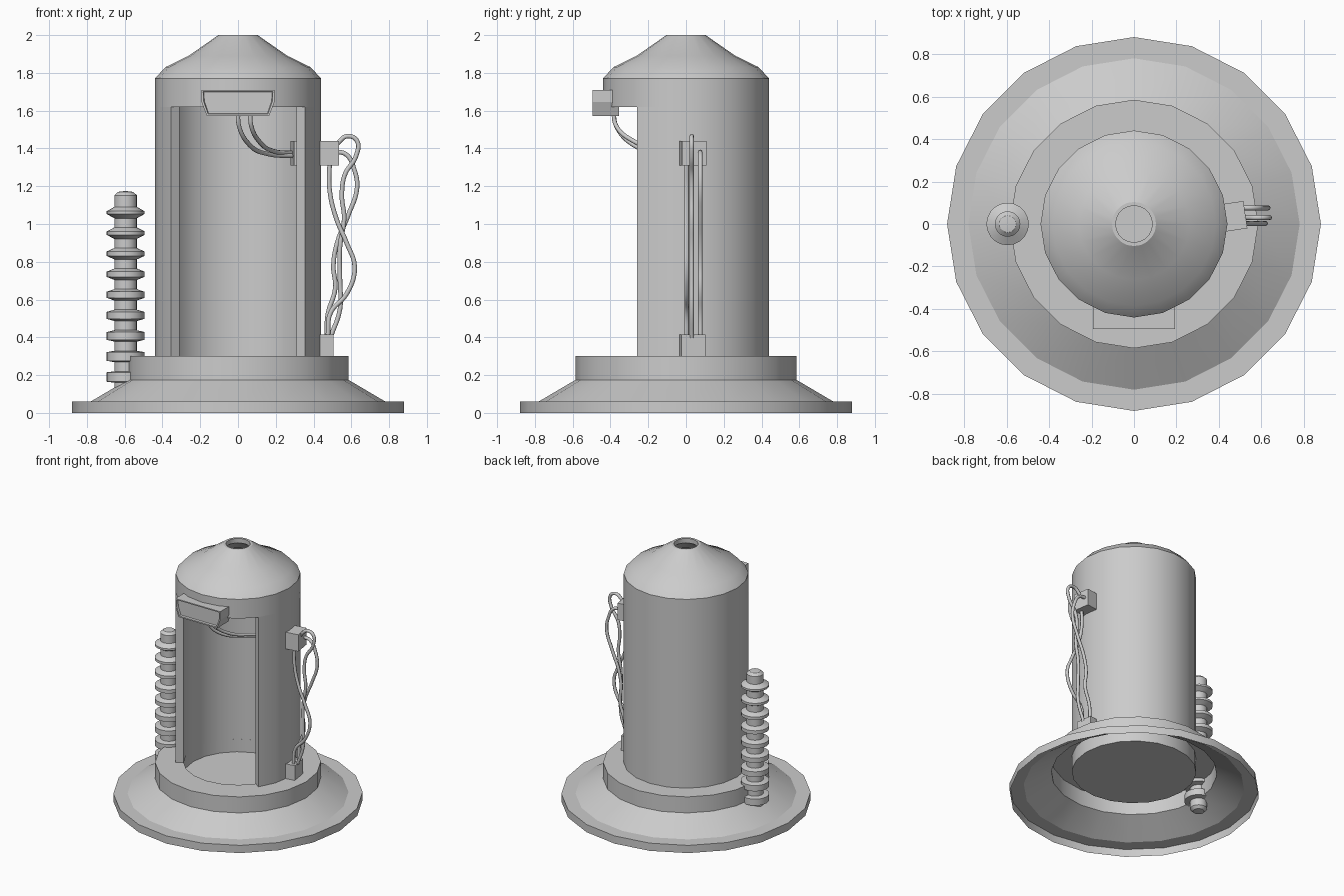
import bpy, bmesh
from math import sin, cos, radians, pi
from mathutils import Matrix, Vector

if "Cube" in bpy.data.objects:
    bpy.data.objects.remove(bpy.data.objects["Cube"])

SIDES = 20
STEP = 2 * pi / SIDES


def finish(name, bm, smooth=True, recalc=True):
    bmesh.ops.remove_doubles(bm, verts=bm.verts, dist=1e-5)
    if recalc:
        bmesh.ops.recalc_face_normals(bm, faces=bm.faces)
    me = bpy.data.meshes.new(name)
    bm.to_mesh(me)
    bm.free()
    ob = bpy.data.objects.new(name, me)
    bpy.context.collection.objects.link(ob)
    if smooth:
        bpy.ops.object.select_all(action='DESELECT')
        ob.select_set(True)
        bpy.context.view_layer.objects.active = ob
        bpy.ops.object.shade_smooth_by_angle(angle=radians(25))
    return ob


def lathe(name, profile, closed=False, first=0, count=SIDES, centre=(0, 0)):
    """Turn an (r, z) profile about z; a partial sweep gets end caps."""
    bm = bmesh.new()
    full = count == SIDES
    rings = []
    for i in range(count if full else count + 1):
        a = (first + i) * STEP
        rings.append([bm.verts.new((centre[0] + r * cos(a), centre[1] + r * sin(a), z))
                      for r, z in profile])
    n = len(profile)
    for i in range(count):
        a, b = rings[i], rings[(i + 1) % len(rings)]
        for j in range(n if closed else n - 1):
            k = (j + 1) % n
            if profile[j][0] == 0 and profile[k][0] == 0:
                continue
            bm.faces.new((a[j], b[j], b[k], a[k]))
    if not full:
        bm.faces.new(rings[0])
        bm.faces.new(rings[-1])
    return finish(name, bm, recalc=full is False or closed or profile[0][0] == 0)


def wall_box(name, u0, u1, v0, v1, z0, z1):
    """Box turned to sit square on the wall facet at 8.5 degrees."""
    bm = bmesh.new()
    mat = (Matrix.Rotation(radians(8.5), 4, 'Z')
           @ Matrix.Translation(((u0 + u1) / 2, (v0 + v1) / 2, (z0 + z1) / 2))
           @ Matrix.Diagonal((u1 - u0, v1 - v0, z1 - z0, 1)))
    bmesh.ops.create_cube(bm, size=1, matrix=mat)
    return finish(name, bm, smooth=False)


def wire(name, points, radius=0.012):
    cu = bpy.data.curves.new(name, 'CURVE')
    cu.dimensions = '3D'
    cu.bevel_depth = radius
    cu.bevel_resolution = 2
    cu.resolution_u = 6
    sp = cu.splines.new('BEZIER')
    sp.bezier_points.add(len(points) - 1)
    for bp, p in zip(sp.bezier_points, points):
        bp.co = p
        bp.handle_left_type = bp.handle_right_type = 'AUTO'
    ob = bpy.data.objects.new(name, cu)
    bpy.context.collection.objects.link(ob)
    return ob


# Flared base: a thin skirt, open underneath
lathe("base_skirt", [(.88, 0), (.88, .06), (.78, .06), (.585, .175), (.585, .30), (.385, .30)])

# Sunken floor cup hanging below the base top
lathe("floor_cup", [(0, .185), (.44, .185), (.44, .299), (.385, .299), (.385, .20), (0, .20)])

# Booth wall with a six-facet doorway at the front
lathe("booth_wall", [(.383, .30), (.44, .30), (.44, 1.62), (.383, 1.62)],
      closed=True, first=-2, count=14)

# Hood: lintel ring and domed roof with an open vent
lathe("roof_hood", [(.383, 1.62), (.44, 1.62), (.44, 1.77), (.385, 1.83), (.262, 1.89),
                    (.104, 2.0), (.086, 2.0), (.086, 1.965), (.25, 1.85), (.36, 1.79), (.383, 1.76)],
      closed=True)

# Lamp over the doorway with a recessed front panel
bm = bmesh.new()
outline = [(-.193, 1.71), (-.193, 1.645), (-.165, 1.573), (.165, 1.573), (.193, 1.645), (.193, 1.71)]
front = bm.faces.new([bm.verts.new((x, -.355, z)) for x, z in outline])
ext = bmesh.ops.extrude_face_region(bm, geom=[front], use_keep_orig=True)
bmesh.ops.translate(bm, vec=(0, -.14, 0),
                    verts=[g for g in ext['geom'] if isinstance(g, bmesh.types.BMVert)])
bmesh.ops.recalc_face_normals(bm, faces=bm.faces)
panel = min(bm.faces, key=lambda f: f.calc_center_median().y)
bmesh.ops.inset_region(bm, faces=[panel], thickness=.012)
bmesh.ops.inset_region(bm, faces=[panel], thickness=.004, depth=-.015)
finish("door_lamp", bm, smooth=False)

# Junction boxes on the right side (the upper one passes through the wall)
wall_box("upper_junction_box", .285, .525, -.099, .031, 1.31, 1.44)
wall_box("lower_junction_box", .42, .497, -.099, .031, .30, .415)

# Two wires from the lamp to the inside of the junction box
wire("lamp_wire_1", [(.0, -.385, 1.60), (.005, -.37, 1.52), (.06, -.28, 1.42),
                     (.16, -.12, 1.37), (.31, .02, 1.36)])
wire("lamp_wire_2", [(.063, -.385, 1.60), (.07, -.37, 1.52), (.11, -.28, 1.44),
                     (.19, -.11, 1.385), (.31, .045, 1.375)])

# Three loose wires outside, joining the two boxes
wire("outer_wire_1", [(x, .03, z) for x, z in
     [(.51, 1.40), (.535, 1.435), (.58, 1.465), (.63, 1.44), (.625, 1.36), (.565, 1.26), (.55, 1.15),
      (.562, 1.03), (.54, .88), (.54, .70), (.54, .55), (.49, .40)]])
wire("outer_wire_2", [(x, .076, z) for x, z in
     [(.50, 1.38), (.57, 1.37), (.615, 1.29), (.63, 1.19), (.585, 1.05), (.525, .90),
      (.505, .78), (.515, .66), (.475, .52), (.47, .40)]])
wire("outer_wire_3", [(x, .003, z) for x, z in
     [(.485, 1.33), (.485, 1.18), (.52, 1.03), (.575, .90), (.618, .77), (.575, .63),
      (.49, .53), (.475, .40)]])

# Ribbed insulator post on the left, ribs thicker towards the bottom
profile = [(0, .08), (.04, .085), (.06, .105)]
for i in range(9):
    z = .19 + i * .1088
    tip = .025 - .0022 * i
    profile += [(.06, z - .03), (.1, z - tip), (.1, z + tip), (.06, z + .03)]
profile += [(.06, 1.152), (.04, 1.17), (0, 1.175)]
lathe("insulator_post", profile, centre=(-.595, 0))
